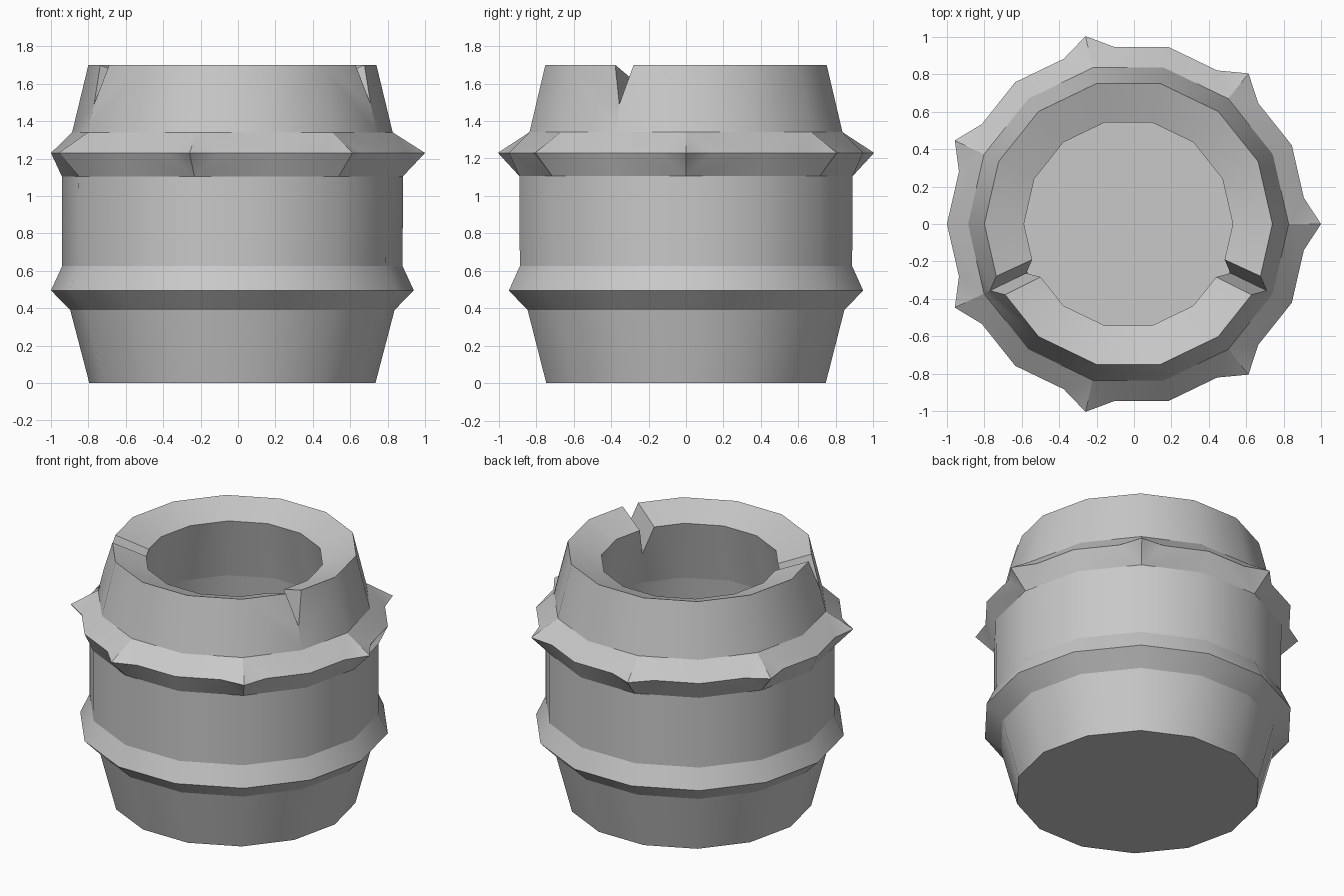
import bpy, bmesh, math
from mathutils import Vector

cube = bpy.data.objects.get("Cube")
if cube:
    bpy.data.objects.remove(cube, do_unlink=True)

SIDES = 14
CENTRE_X = -0.03
SPIKE_RADIUS = 1.03
SPIKE_ROW = 5

# Radius and height, up the outside, over the rim, down the hollow inside
PROFILE = [(0.765, 0), (0.867, 0.39), (0.97, 0.495), (0.91, 0.625),
           (0.912, 1.105), (0.97, 1.23), (0.857, 1.34), (0.77, 1.70),
           (0.558, 1.62), (0.66, 1.2), (0.7, 0.9), (0.7, 0.6), (0.6, 0.15)]


def polar(radius, angle, z):
    return Vector((CENTRE_X + radius * math.cos(angle), radius * math.sin(angle), z))


def make_object(name, bm):
    bmesh.ops.recalc_face_normals(bm, faces=bm.faces)
    mesh = bpy.data.meshes.new(name)
    bm.to_mesh(mesh)
    bm.free()
    obj = bpy.data.objects.new(name, mesh)
    bpy.context.collection.objects.link(obj)
    return obj


grey = bpy.data.materials.new("stone grey")
grey.use_nodes = True
colour = (0.58, 0.58, 0.58, 1)
grey.diffuse_color = colour
grey.node_tree.nodes["Principled BSDF"].inputs["Base Color"].default_value = colour

# Barrel body with a spike at every other corner of the upper hoop
bm = bmesh.new()
rings = [[bm.verts.new(polar(r, math.tau * i / SIDES, z)) for i in range(SIDES)]
         for r, z in PROFILE]
hoop = rings[SPIKE_ROW]
between = {}
for i in range(0, SIDES, 2):
    for j in ((i - 1) % SIDES, (i + 1) % SIDES):
        between[(i, j)] = bm.verts.new(hoop[i].co.lerp(hoop[j].co, 1 / 3))
for i in range(0, SIDES, 2):
    hoop[i].co = polar(SPIKE_RADIUS, math.tau * i / SIDES, PROFILE[SPIKE_ROW][1])

for row in range(len(rings) - 1):
    low, high = rings[row], rings[row + 1]
    for i in range(SIDES):
        j = (i + 1) % SIDES
        if SPIKE_ROW in (row, row + 1):
            other = high if row == SPIKE_ROW else low
            tip, flat = (i, j) if i % 2 == 0 else (j, i)
            mid = between[(tip, flat)]
            bm.faces.new((other[tip], mid, hoop[tip]))
            bm.faces.new((other[tip], other[flat], hoop[flat], mid))
        else:
            bm.faces.new((low[i], low[j], high[j], high[i]))
bm.faces.new(rings[0])
bm.faces.new(rings[-1])
barrel = make_object("barrel", bm)
barrel.data.materials.append(grey)

# Two V-shaped wedges that notch the rim
bm = bmesh.new()
for angle in (-math.tau / SIDES, math.pi + math.tau / SIDES):
    side = Vector((-math.sin(angle), math.cos(angle), 0)) * 0.1
    ends = []
    for r in (0.45, 0.98):
        apex = polar(r, angle, 1.49 + (r - 0.825) * 0.31)
        top = apex + Vector((0, 0, 0.42))
        ends.append([bm.verts.new(p) for p in (apex, top + side, top - side)])
    inner, outer = ends
    bm.faces.new(inner)
    bm.faces.new(outer)
    for k in range(3):
        n = (k + 1) % 3
        bm.faces.new((inner[k], inner[n], outer[n], outer[k]))
wedges = make_object("notch_cutter", bm)
wedges.hide_render = True

cut = barrel.modifiers.new("notches", "BOOLEAN")
cut.operation = "DIFFERENCE"
cut.solver = "EXACT"
cut.object = wedges
bpy.context.view_layer.objects.active = barrel
barrel.select_set(True)
bpy.ops.object.modifier_apply(modifier="notches")
bpy.data.objects.remove(wedges, do_unlink=True)

# Smooth around the barrel, crisp along the hoops, rim and notches
bm = bmesh.new()
bm.from_mesh(barrel.data)
for face in bm.faces:
    face.smooth = True
    face.material_index = 0
for edge in bm.edges:
    a, b = edge.verts
    level = abs(a.co.z - b.co.z) < 0.005
    edge.smooth = not (level or edge.calc_face_angle(0) > math.radians(30))
bm.to_mesh(barrel.data)
bm.free()
